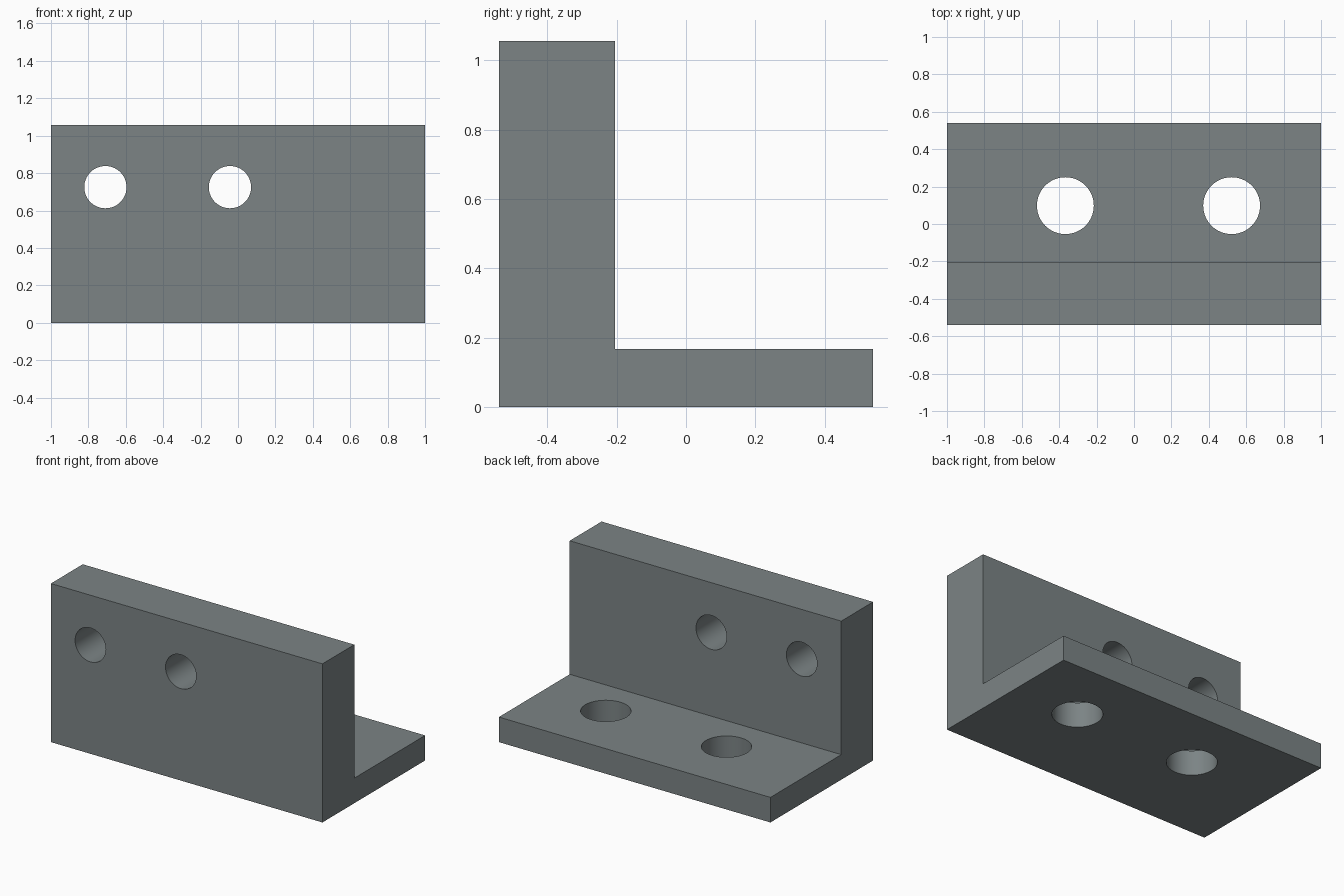
import bpy, bmesh, math
from mathutils import Matrix

if "Cube" in bpy.data.objects:
    bpy.data.objects.remove(bpy.data.objects["Cube"])

HALF_LENGTH = 1.0
metal = bpy.data.materials.new("grey metal")
metal.diffuse_color = (0.20, 0.23, 0.235, 1)
metal.use_nodes = True
metal.node_tree.nodes["Principled BSDF"].inputs["Base Color"].default_value = metal.diffuse_color


def make_object(name, bm):
    bmesh.ops.recalc_face_normals(bm, faces=bm.faces)
    mesh = bpy.data.meshes.new(name)
    bm.to_mesh(mesh)
    bm.free()
    mesh.materials.append(metal)
    obj = bpy.data.objects.new(name, mesh)
    bpy.context.collection.objects.link(obj)
    return obj


# Angle bracket: L profile in y and z, extruded along x
profile = [(-0.54, 0), (0.54, 0), (0.54, 0.167), (-0.205, 0.167),
           (-0.205, 1.056), (-0.54, 1.056)]
bm = bmesh.new()
face = bm.faces.new([bm.verts.new((-HALF_LENGTH, y, z)) for y, z in profile])
result = bmesh.ops.extrude_face_region(bm, geom=[face])
moved = [v for v in result["geom"] if isinstance(v, bmesh.types.BMVert)]
bmesh.ops.translate(bm, verts=moved, vec=(2 * HALF_LENGTH, 0, 0))
bracket = make_object("angle_bracket", bm)

# Drill cutters: two through the upright wall, two through the base flange
wall_turn = Matrix.Rotation(math.pi / 2, 4, "X")
holes = [("wall_drill", (-0.709, -0.37, 0.725), 0.113, wall_turn),
         ("wall_drill", (-0.043, -0.37, 0.725), 0.113, wall_turn),
         ("base_drill", (-0.367, 0.098, 0.08), 0.152, Matrix()),
         ("base_drill", (0.522, 0.098, 0.08), 0.152, Matrix())]
cutters = []
for name, centre, radius, turn in holes:
    bm = bmesh.new()
    bmesh.ops.create_cone(bm, cap_ends=True, segments=64, radius1=radius,
                          radius2=radius, depth=0.5,
                          matrix=Matrix.Translation(centre) @ turn)
    cutter = make_object(name, bm)
    cutter.hide_render = True
    cutters.append(cutter)
    mod = bracket.modifiers.new("hole", "BOOLEAN")
    mod.operation = "DIFFERENCE"
    mod.solver = "EXACT"
    mod.object = cutter

# Apply the holes, discard the drills, and smooth the bores
bpy.context.view_layer.objects.active = bracket
bracket.select_set(True)
for mod in list(bracket.modifiers):
    bpy.ops.object.modifier_apply(modifier=mod.name)
for cutter in cutters:
    bpy.data.objects.remove(cutter, do_unlink=True)
bpy.ops.object.shade_smooth_by_angle(angle=math.radians(30))
